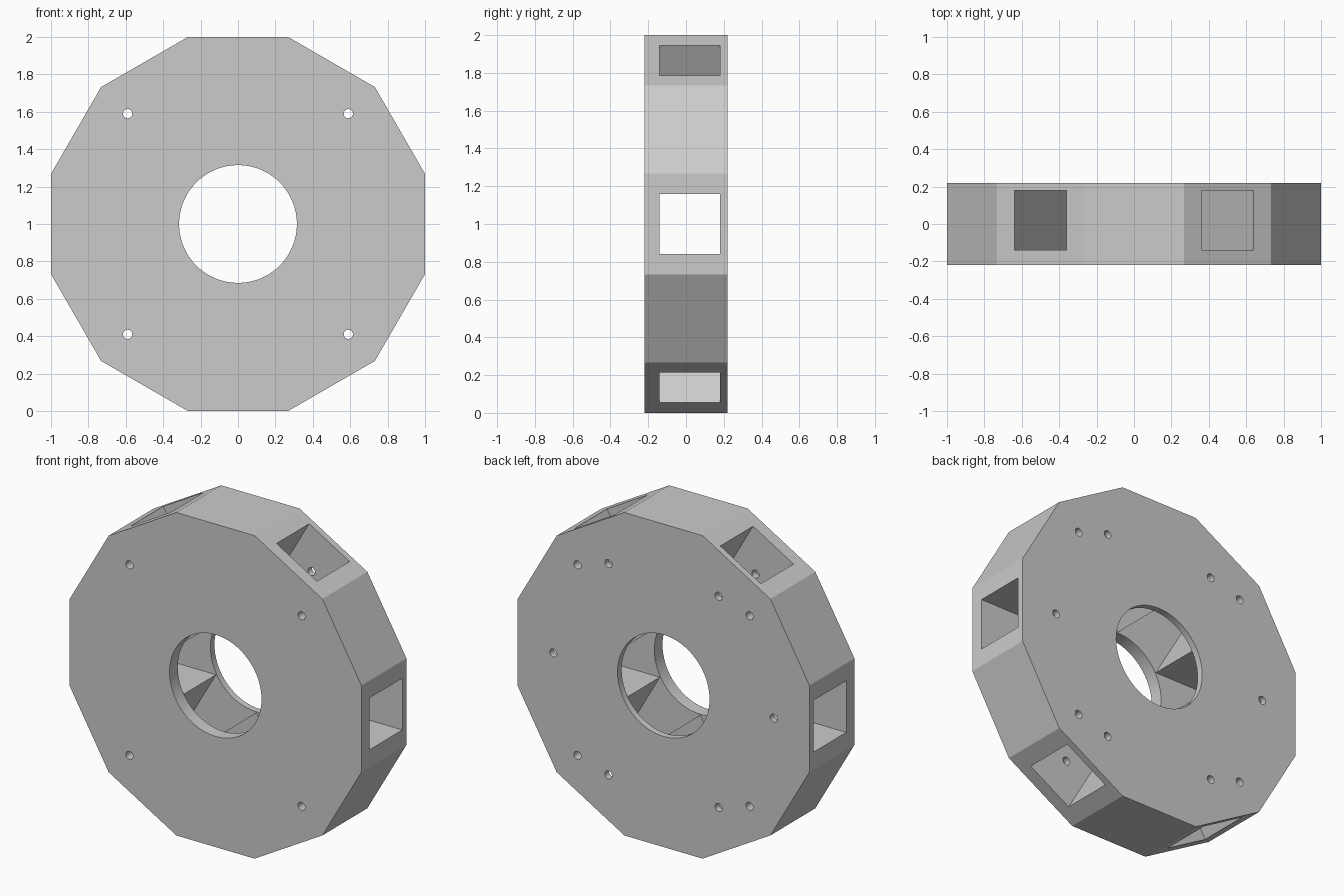
import bpy, bmesh, math
from mathutils import Vector

if "Cube" in bpy.data.objects:
    bpy.data.objects.remove(bpy.data.objects["Cube"])

CENTER_Z = 1.0


def polar(r, deg):
    a = math.radians(deg)
    return (r * math.cos(a), r * math.sin(a))


def circle(r, n, cx=0.0, cz=0.0, start=0.0):
    pts = [polar(r, start + 360 * i / n) for i in range(n)]
    return [(cx + x, cz + z) for x, z in pts]


def prism(name, outlines, y0, y1):
    """Extrude one or more (x, z) outlines from y0 to y1."""
    bm = bmesh.new()
    for pts in outlines:
        face = bm.faces.new([bm.verts.new((x, y0, z + CENTER_Z)) for x, z in pts])
        ext = bmesh.ops.extrude_face_region(bm, geom=[face])
        verts = [v for v in ext["geom"] if isinstance(v, bmesh.types.BMVert)]
        bmesh.ops.translate(bm, verts=verts, vec=Vector((0, y1 - y0, 0)))
    bmesh.ops.recalc_face_normals(bm, faces=bm.faces)
    mesh = bpy.data.meshes.new(name)
    bm.to_mesh(mesh)
    bm.free()
    ob = bpy.data.objects.new(name, mesh)
    bpy.context.collection.objects.link(ob)
    return ob


# Twelve-sided body with flats at top, bottom and sides
body = prism("hub_body", [circle(1 / math.cos(math.pi / 12), 12, start=15)], -0.22, 0.22)
grey = bpy.data.materials.new("light grey")
grey.diffuse_color = (0.6, 0.6, 0.6, 1)
grey.use_nodes = True
grey.node_tree.nodes["Principled BSDF"].inputs["Base Color"].default_value = grey.diffuse_color
body.data.materials.append(grey)

# Six radial square channels joined into one star-shaped cutter
half = 0.16
star = []
for k in range(6):
    r, off = math.hypot(1.3, half), math.degrees(math.atan2(half, 1.3))
    star += [polar(r, 60 * k - off), polar(r, 60 * k + off), polar(2 * half, 60 * k + 30)]
channels = prism("channel_cutter", [star], -0.14, 0.18)

# Central bore
bore = prism("bore_cutter", [circle(0.315, 64)], -0.4, 0.4)

# Four through holes near the rim
bolts = prism("bolt_cutter", [circle(0.025, 16, sx * 0.59, sz * 0.59)
                              for sx in (-1, 1) for sz in (-1, 1)], -0.4, 0.4)

# Six holes from the back, crossing each channel and ending in the front wall
pins = prism("pin_cutter", [circle(0.025, 16, *polar(0.755, 60 * k))
                            for k in range(6)], -0.18, 0.4)

bpy.context.view_layer.objects.active = body
for cutter in (channels, bore, bolts, pins):
    mod = body.modifiers.new(cutter.name, 'BOOLEAN')
    mod.operation = 'DIFFERENCE'
    mod.solver = 'EXACT'
    mod.object = cutter
    bpy.ops.object.modifier_apply(modifier=mod.name)
    bpy.data.objects.remove(cutter)

# Round bores smooth, flats sharp
bpy.ops.object.select_all(action='DESELECT')
body.select_set(True)
bpy.ops.object.shade_smooth_by_angle(angle=math.radians(25))
